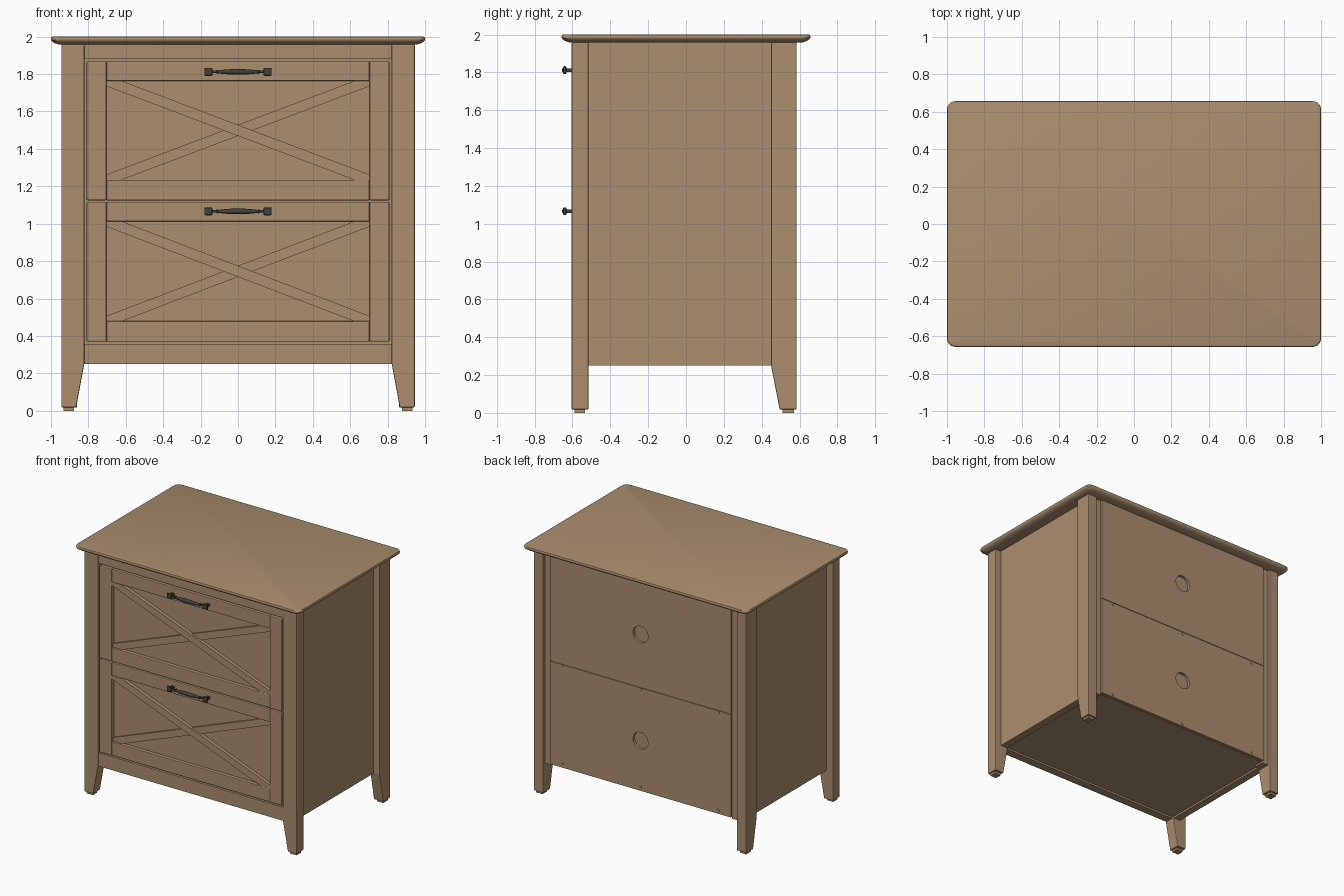
import bpy, bmesh, math
from mathutils import Vector

if "Cube" in bpy.data.objects:
    bpy.data.objects.remove(bpy.data.objects["Cube"])


def material(name, rgb):
    m = bpy.data.materials.new(name)
    m.diffuse_color = (*rgb, 1)
    m.use_nodes = True
    m.node_tree.nodes["Principled BSDF"].inputs["Base Color"].default_value = m.diffuse_color
    return m


WOOD = material("tan wood", (0.41, 0.272, 0.157))
METAL = material("dark metal", (0.05, 0.05, 0.045))


def finish(bm, name, mat=WOOD, bevel=0.0, smooth=False):
    bmesh.ops.recalc_face_normals(bm, faces=bm.faces)
    me = bpy.data.meshes.new(name)
    bm.to_mesh(me)
    bm.free()
    ob = bpy.data.objects.new(name, me)
    bpy.context.collection.objects.link(ob)
    me.materials.append(mat)
    if bevel:
        b = ob.modifiers.new("bevel", "BEVEL")
        b.width, b.segments, b.limit_method = bevel, 2, "ANGLE"
    if smooth:
        bpy.ops.object.select_all(action="DESELECT")
        ob.select_set(True)
        bpy.context.view_layer.objects.active = ob
        bpy.ops.object.shade_smooth_by_angle(angle=math.radians(40))
    return ob


def loft(name, rings, mat=WOOD, bevel=0.0, smooth=False):
    """Skin a list of equal-length point rings and cap both ends."""
    bm = bmesh.new()
    vs = [[bm.verts.new(p) for p in r] for r in rings]
    n = len(vs[0])
    for a, b in zip(vs, vs[1:]):
        for i in range(n):
            bm.faces.new((a[i], a[(i + 1) % n], b[(i + 1) % n], b[i]))
    bm.faces.new(vs[0])
    bm.faces.new(vs[-1])
    return finish(bm, name, mat, bevel, smooth)


def front_prism(name, pts, y0, y1, **kw):
    return loft(name, [[(x, y, z) for x, z in pts] for y in (y0, y1)], **kw)


def side_prism(name, pts, x0, x1, **kw):
    return loft(name, [[(x, y, z) for y, z in pts] for x in (x0, x1)], **kw)


def box(name, x0, x1, y0, y1, z0, z1, **kw):
    return front_prism(name, [(x0, z0), (x1, z0), (x1, z1), (x0, z1)], y0, y1, **kw)


def disc(name, x, z, r, y0, y1, n=24, **kw):
    pts = [(x + r * math.cos(2 * math.pi * i / n), z + r * math.sin(2 * math.pi * i / n)) for i in range(n)]
    return front_prism(name, pts, y0, y1, **kw)


# Table top with rounded corners and moulded underside
def rounded_rect(inset, z, r=0.045):
    hx, hy = 1.0 - inset - r, 0.657 - inset - r
    ring = []
    for k, (sx, sy) in enumerate([(1, 1), (-1, 1), (-1, -1), (1, -1)]):
        for j in range(7):
            a = math.pi / 2 * (k + j / 6)
            ring.append((sx * hx + r * math.cos(a), sy * hy + r * math.sin(a), z))
    return ring


TOP = [(0.052, 1.957), (0.035, 1.96), (0.018, 1.966), (0.006, 1.974),
       (0.0, 1.983), (0.0, 1.992), (0.003, 1.998), (0.008, 2.0)]
loft("table_top", [rounded_rect(i, z) for i, z in TOP], smooth=True)

# Carcass core behind drawers
box("carcass", -0.84, 0.84, -0.55, 0.55, 0.265, 1.96)

for s, side in ((-1, "left"), (1, "right")):
    # Front leg tapers across, back leg tapers along the depth
    front_prism("front_leg_" + side,
                [(s * 0.945, 0.018), (s * 0.945, 1.96), (s * 0.822, 1.96), (s * 0.822, 0.25), (s * 0.865, 0.018)],
                -0.605, -0.515, bevel=0.006)
    side_prism("back_leg_" + side,
               [(0.585, 0.018), (0.585, 1.96), (0.45, 1.96), (0.45, 0.25), (0.495, 0.018)],
               s * 0.86, s * 0.945, bevel=0.006)
    # Foot glides
    box("front_foot_" + side, s * 0.877, s * 0.933, -0.59, -0.535, 0, 0.02)
    box("back_foot_" + side, s * 0.877, s * 0.933, 0.51, 0.57, 0, 0.02)
    # Recessed side panel and back corner filler
    box("side_panel_" + side, s * 0.83, s * 0.89, -0.55, 0.5, 0.25, 1.96)
    box("back_filler_" + side, s * 0.803, s * 0.865, 0.48, 0.562, 0.25, 1.96)

# Front rails
box("top_rail", -0.825, 0.825, -0.597, -0.53, 1.88, 1.96)
box("bottom_rail", -0.825, 0.825, -0.597, -0.53, 0.25, 0.358)

# Two back panels with cable holes and screws
for tag, z0, z1, hole in (("lower", 0.265, 1.092, 0.667), ("upper", 1.096, 1.96, 1.52)):
    panel = box("back_panel_" + tag, -0.803, 0.803, 0.556, 0.578, z0, z1)
    cutter = disc("cable_hole_cutter_" + tag, 0, hole, 0.067, 0.54, 0.6, n=32)
    cutter.hide_render = True
    cutter.hide_set(True)
    cut = panel.modifiers.new("hole", "BOOLEAN")
    cut.operation, cut.object, cut.solver = "DIFFERENCE", cutter, "EXACT"
for z in (0.29, 1.078):
    for x in (-0.69, 0, 0.69):
        disc("back_screw", x, z, 0.012, 0.575, 0.581, n=12)


# Pull handle: two mounts joined by a bowed, swelling grip
def handle(tag, z):
    for s in (-1, 1):
        x = s * 0.158
        side_prism("handle_stem_" + tag, [(-0.59, z - 0.009), (-0.59, z + 0.009), (-0.64, z + 0.009), (-0.64, z - 0.009)],
                   x - 0.012, x + 0.012, mat=METAL)
        box("handle_mount_" + tag, x - 0.022, x + 0.022, -0.65, -0.632, z - 0.021, z + 0.021, mat=METAL, bevel=0.006)
    rings = []
    for i in range(25):
        t = -1 + i / 12
        r = 0.007 + 0.008 * max(0.0, 1 - (t / 0.75) ** 2)
        y = -0.637 - 0.004 * (1 - t * t)
        rings.append([(t * 0.15, y + r * math.cos(a), z + r * math.sin(a))
                      for a in (2 * math.pi * k / 12 for k in range(12))])
    loft("handle_grip_" + tag, rings, mat=METAL, smooth=True)
    for s in (-1, 1):
        box("handle_collar_" + tag, s * 0.11 - 0.004, s * 0.11 + 0.004, -0.649, -0.628, z - 0.011, z + 0.011,
            mat=METAL, bevel=0.003)


# Drawer front: frame, recessed panel and crossed slats
def drawer(tag, z0, z1, handle_z):
    lo, hi = z0 + 0.11, z1 - 0.105
    for s in (-1, 1):
        box("drawer_stile_" + tag, s * 0.703, s * 0.81, -0.603, -0.545, z0, z1, bevel=0.006)
    box("drawer_top_rail_" + tag, -0.703, 0.703, -0.6, -0.545, hi, z1, bevel=0.005)
    box("drawer_bottom_rail_" + tag, -0.703, 0.703, -0.6, -0.545, z0, lo, bevel=0.005)
    box("drawer_panel_" + tag, -0.703, 0.703, -0.572, -0.545, lo, hi)
    for s, y in ((1, -0.6), (-1, -0.585)):
        pts = [(-0.703, hi), (-0.62, hi), (0.703, lo + 0.028), (0.703, lo), (0.62, lo), (-0.703, hi - 0.028)]
        front_prism("drawer_cross_slat_" + tag, [(s * x, z) for x, z in pts], y, -0.56)
    handle(tag, handle_z)


drawer("upper", 1.125, 1.868, 1.812)
drawer("lower", 0.369, 1.117, 1.066)
